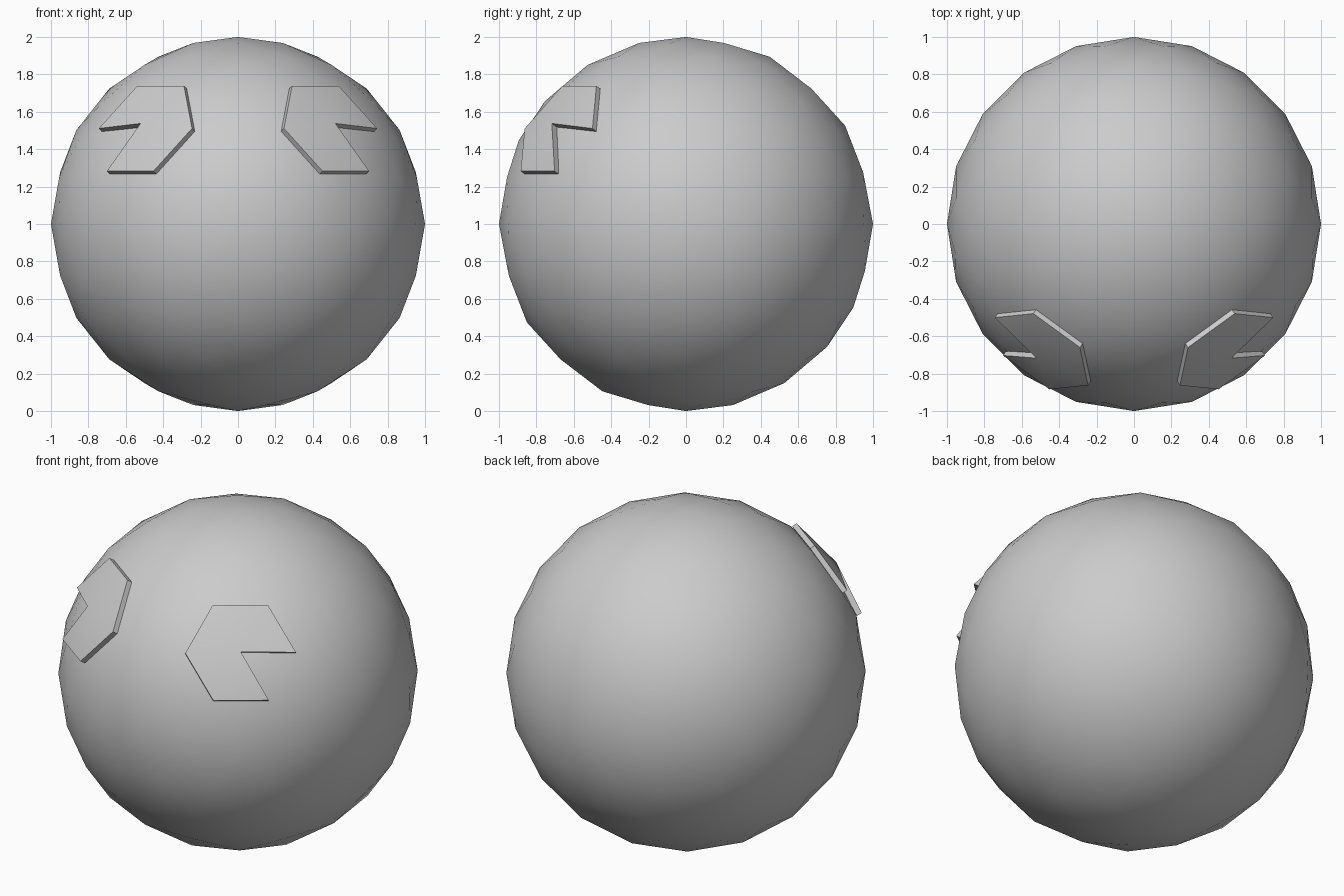
import bpy, bmesh
from math import radians, cos, sin
from mathutils import Vector

if "Cube" in bpy.data.objects:
    bpy.data.objects.remove(bpy.data.objects["Cube"])

# Round head: smooth low-poly ball
bpy.ops.mesh.primitive_ico_sphere_add(subdivisions=3, radius=1, location=(0, 0, 1),
                                      rotation=(0, 0, radians(-90)))
head = bpy.context.object
head.name = "head"
bpy.ops.object.transform_apply(location=False, rotation=True, scale=False)
bpy.ops.object.shade_smooth()

AZIMUTH, ELEVATION = radians(36), radians(30.5)
RADIUS, RIM, BASE, APEX = 0.308, 0.985, 0.955, 1.037


def make_eye(name, side):
    """Thin hexagon with one wedge missing and a slightly raised centre."""
    normal = Vector((cos(ELEVATION) * sin(AZIMUTH), -cos(ELEVATION) * cos(AZIMUTH),
                     sin(ELEVATION) + 0.015)).normalized()
    across = Vector((cos(AZIMUTH), sin(AZIMUTH), 0))
    up = normal.cross(across)
    centre = Vector((0, 0, 1))

    def place(co):
        co = co + centre
        return (side * co.x, co.y, co.z)

    bm = bmesh.new()
    rings = []
    for rim_height, mid_height in ((RIM, APEX), (BASE, BASE)):
        ring = [bm.verts.new(place(normal * mid_height))]
        for i in range(6):
            a = radians(60 * i)
            ring.append(bm.verts.new(place(normal * rim_height
                                           + (across * cos(a) + up * sin(a)) * RADIUS)))
        rings.append(ring)
    top, bottom = rings
    for i in range(1, 6):
        bm.faces.new((top[0], top[i], top[i + 1]))
        bm.faces.new((bottom[0], bottom[i + 1], bottom[i]))
    for i in range(7):
        j = (i + 1) % 7
        bm.faces.new((top[i], bottom[i], bottom[j], top[j]))
    bmesh.ops.recalc_face_normals(bm, faces=bm.faces)
    mesh = bpy.data.meshes.new(name)
    bm.to_mesh(mesh)
    bm.free()
    obj = bpy.data.objects.new(name, mesh)
    bpy.context.collection.objects.link(obj)
    # Soft cap, sharp rim
    bpy.ops.object.select_all(action='DESELECT')
    obj.select_set(True)
    bpy.context.view_layer.objects.active = obj
    bpy.ops.object.shade_smooth_by_angle(angle=radians(30))


# Mirrored pair of eyes
make_eye("right_eye", 1)
make_eye("left_eye", -1)
